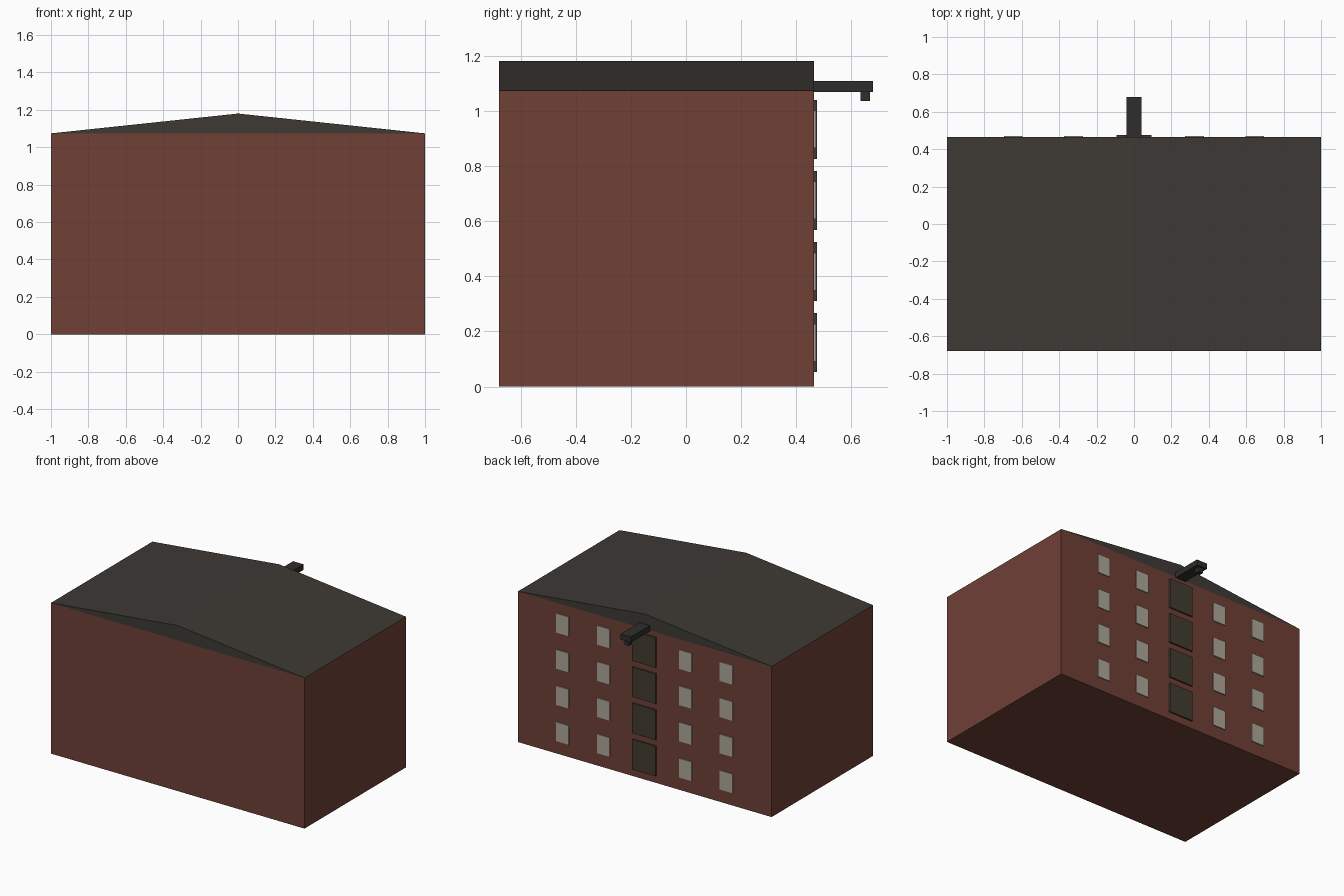
import bpy, bmesh

if "Cube" in bpy.data.objects:
    bpy.data.objects.remove(bpy.data.objects["Cube"])


def material(name, rgb):
    m = bpy.data.materials.new(name)
    m.diffuse_color = (*rgb, 1)
    m.use_nodes = True
    m.node_tree.nodes["Principled BSDF"].inputs["Base Color"].default_value = m.diffuse_color
    return m


BRICK = material("brick", (0.162, 0.051, 0.037))
SLATE = material("slate", (0.047, 0.042, 0.036))
GLASS = material("window_pane", (0.42, 0.39, 0.32))
TIMBER = material("door_timber", (0.055, 0.044, 0.029))
IRON = material("beam_iron", (0.028, 0.027, 0.025))

FRONT, BACK, EAVES, RIDGE = -0.679, 0.464, 1.074, 1.18


def finish(name, bm, mat):
    mesh = bpy.data.meshes.new(name)
    bmesh.ops.recalc_face_normals(bm, faces=bm.faces)
    bm.to_mesh(mesh)
    bm.free()
    mesh.materials.append(mat)
    obj = bpy.data.objects.new(name, mesh)
    bpy.context.collection.objects.link(obj)
    return obj


def extrude_y(name, profile, y0, y1, mat):
    """Extrude an x-z profile from y0 to y1."""
    bm = bmesh.new()
    face = bm.faces.new([bm.verts.new((x, y0, z)) for x, z in profile])
    out = bmesh.ops.extrude_face_region(bm, geom=[face])["geom"]
    for v in out:
        if isinstance(v, bmesh.types.BMVert):
            v.co.y = y1
    return finish(name, bm, mat)


def box(name, x0, x1, y0, y1, z0, z1, mat):
    return extrude_y(name, [(x0, z0), (x1, z0), (x1, z1), (x0, z1)], y0, y1, mat)


# Brick block and low gable roof
box("walls", -1, 1, FRONT, BACK, 0, EAVES, BRICK)
extrude_y("roof", [(-1, EAVES), (1, EAVES), (0, RIDGE)], FRONT, BACK, SLATE)

# Four storeys: a loading door flanked by two windows on each side
for floor in range(4):
    zc = 0.159 + 0.258 * floor
    box(f"loading_door_{floor}", -0.094, 0.094, BACK - 0.01, BACK + 0.011,
        zc - 0.107, zc + 0.107, TIMBER)
    for i, xc in enumerate((-0.645, -0.323, 0.323, 0.645)):
        box(f"window_{floor}_{i}", xc - 0.05, xc + 0.05, BACK - 0.01, BACK + 0.007,
            zc - 0.068, zc + 0.068, GLASS)

# Hoist beam and pulley block under its end
box("hoist_beam", -0.041, 0.041, BACK - 0.01, 0.679, 1.069, 1.109, IRON)
box("pulley_block", -0.018, 0.018, 0.633, 0.668, 1.035, 1.07, IRON)
